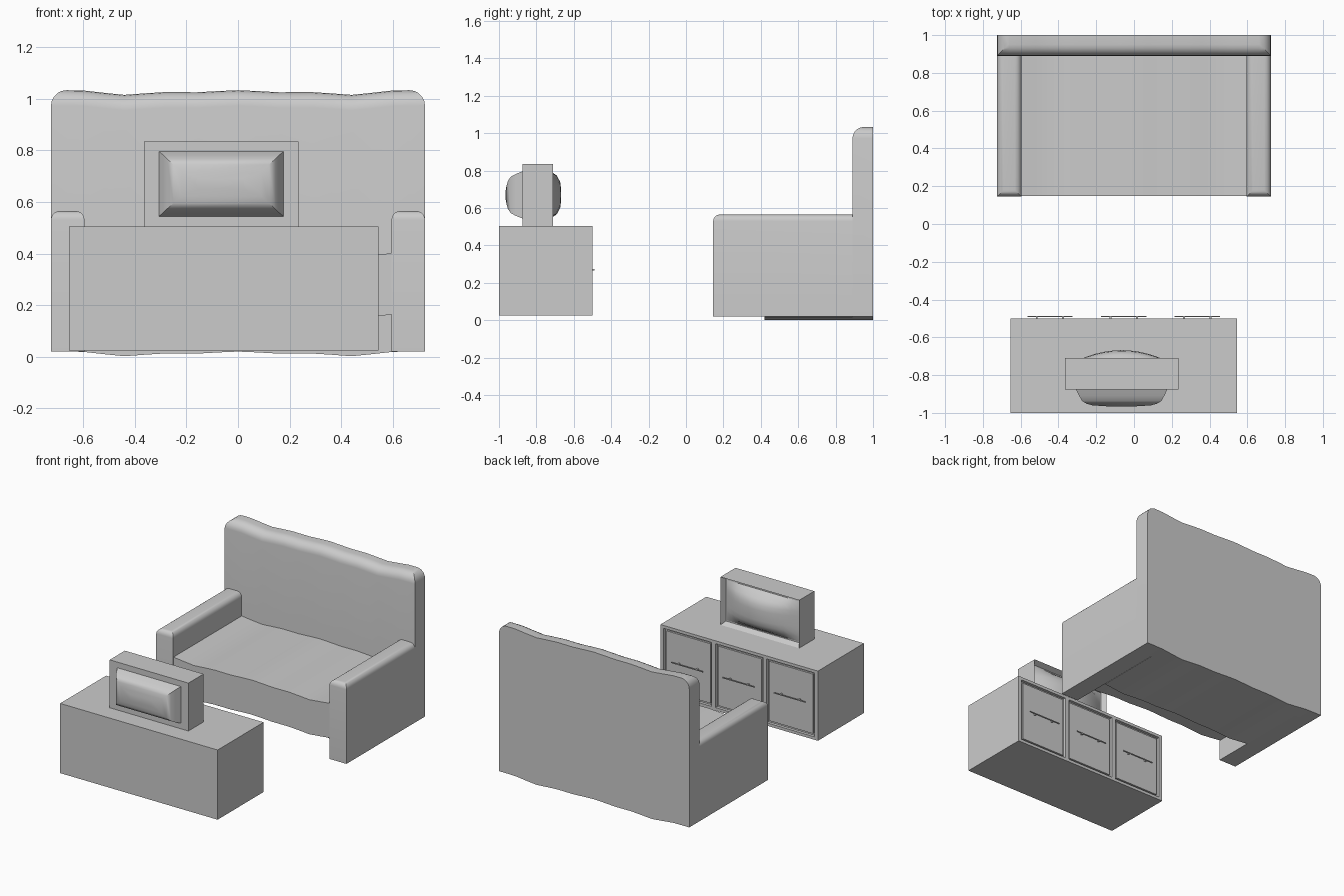
import bpy, bmesh
from mathutils import Vector

if "Cube" in bpy.data.objects:
    bpy.data.objects.remove(bpy.data.objects["Cube"])

# ---------- helpers ----------
def finish(bm, name, smooth=False):
    bmesh.ops.recalc_face_normals(bm, faces=bm.faces)
    me = bpy.data.meshes.new(name)
    bm.to_mesh(me)
    bm.free()
    ob = bpy.data.objects.new(name, me)
    bpy.context.collection.objects.link(ob)
    if smooth:
        bpy.ops.object.select_all(action='DESELECT')
        ob.select_set(True)
        bpy.context.view_layer.objects.active = ob
        bpy.ops.object.shade_smooth_by_angle(angle=0.6)
    return ob

def box_mesh(x, y, z):
    bm = bmesh.new()
    bmesh.ops.create_cube(bm, size=1)
    for v in bm.verts:
        v.co = Vector([r[0] if c < 0 else r[1] for c, r in zip(v.co, (x, y, z))])
    return bm

def box(name, x, y, z):
    return finish(box_mesh(x, y, z), name)

def round_edges(bm, test, width):
    edges = [e for e in bm.edges if all(test(v.co) for v in e.verts)]
    return edges, width

WAVE = [(0, 0), (.07, -.003), (.16, -.008), (.28, -.007), (.36, -.012),
        (.44, -.018), (.52, -.010), (.6, -.001), (.66, 0), (2, 0)]

def wave(x):
    x = abs(x)
    for (a, p), (b, q) in zip(WAVE, WAVE[1:]):
        if x <= b:
            return p + (q - p) * (x - a) / (b - a)
    return 0

def ripple(bm):
    # slice across x, then sag top and bottom together
    for x, _ in WAVE[:-1]:
        for s in (-1, 1):
            bmesh.ops.bisect_plane(bm, geom=bm.verts[:] + bm.edges[:] + bm.faces[:],
                                   plane_co=(s * x, 0, 0), plane_no=(1, 0, 0), dist=1e-5)
    for v in bm.verts:
        v.co.z += wave(v.co.x)

def bevel_top(bm, top, back, width):
    # round the top edges except the one at the back
    edges = [e for e in bm.edges if all(abs(v.co.z - top) < 1e-5 for v in e.verts)
             and not all(abs(v.co.y - back) < 1e-5 for v in e.verts)]
    bmesh.ops.bevel(bm, geom=edges, offset=width, segments=5, profile=.5, affect='EDGES')

# ---------- sofa ----------
bm = box_mesh((-.725, .725), (.89, 1), (.02, 1.033))
bevel_top(bm, 1.033, 1, .06)
ripple(bm)
finish(bm, "sofa_back", True)

for side, x in (("left", (-.725, -.595)), ("right", (.595, .725))):
    bm = box_mesh(x, (.145, .89), (.02, .565))
    bevel_top(bm, .565, .89, .035)
    finish(bm, "sofa_arm_" + side, True)

# seat with recessed base, L-shaped side profile
bm = bmesh.new()
profile = [(.148, .165), (.148, .403), (.89, .403), (.89, .02), (.42, .02), (.42, .165)]
f = bm.faces.new([bm.verts.new((-.595, y, z)) for y, z in profile])
new = bmesh.ops.extrude_face_region(bm, geom=[f])["geom"]
bmesh.ops.translate(bm, vec=(1.19, 0, 0), verts=[g for g in new if isinstance(g, bmesh.types.BMVert)])
bm.faces.ensure_lookup_table()
if f.is_valid and len(bm.faces) < 8:
    bm.faces.new([v for v in bm.verts if v.co.x < 0])
ripple(bm)
finish(bm, "sofa_seat", True)

# ---------- cabinet ----------
CX = -.055
box("cabinet_body", (-.655, .545), (-1, -.52), (.025, .505))
box("cabinet_rail_top", (-.655, .545), (-.52, -.5), (.485, .505))
box("cabinet_rail_bottom", (-.655, .545), (-.52, -.5), (.025, .045))
for i, (a, b) in enumerate([(-.655, -.63), (-.265, -.235), (.125, .155), (.52, .545)]):
    box(f"cabinet_post_{i}", (a, b), (-.52, -.5), (.045, .485))
for i in (-1, 0, 1):
    c = CX + i * .39
    box(f"cabinet_door_{i + 2}", (c - .167, c + .167), (-.52, -.507), (.06, .47))
    box(f"door_handle_{i + 2}", (c - .12, c + .12), (-.493, -.488), (.268, .274))
    for s in (-1, 1):
        box(f"handle_mount_{i + 2}", (c + s * .07 - .005, c + s * .07 + .005),
            (-.507, -.49), (.267, .275))

# ---------- television ----------
TX, TZ = -.065, .67
bm = box_mesh((-.365, .235), (-.875, -.71), (.505, .835))
face = [f for f in bm.faces if f.calc_center_median().y > -.72]
bmesh.ops.inset_region(bm, faces=face, thickness=.025)
bmesh.ops.translate(bm, vec=(0, -.035, 0), verts=face[0].verts)
finish(bm, "television_case")

# bulging screen
bm = bmesh.new()
bmesh.ops.create_grid(bm, x_segments=12, y_segments=8, size=1)
for v in bm.verts:
    u, w = v.co.x, v.co.y
    v.co = (TX + .274 * u, -.743 + .075 * (1 - u * u) * (1 - w ** 4), TZ + .139 * w)
screen = finish(bm, "television_screen", True)
if screen.data.polygons[0].normal.y < 0:
    screen.data.flip_normals()

# domed housing at the rear of the tube
bm = bmesh.new()
rings = [(.242, .126, -.875), (.225, .112, -.91), (.21, .097, -.937),
         (.185, .075, -.952), (.155, .047, -.96), (.08, .02, -.965)]
prev = None
for hx, hz, y in rings:
    ring = [bm.verts.new((TX + a * hx, y, TZ + b * hz))
            for a, b in ((-1, -1), (1, -1), (1, 1), (-1, 1))]
    if prev:
        for k in range(4):
            bm.faces.new((prev[k], prev[(k + 1) % 4], ring[(k + 1) % 4], ring[k]))
    else:
        bm.faces.new(ring)
    prev = ring
bm.faces.new(prev)
finish(bm, "television_rear_housing", True)
